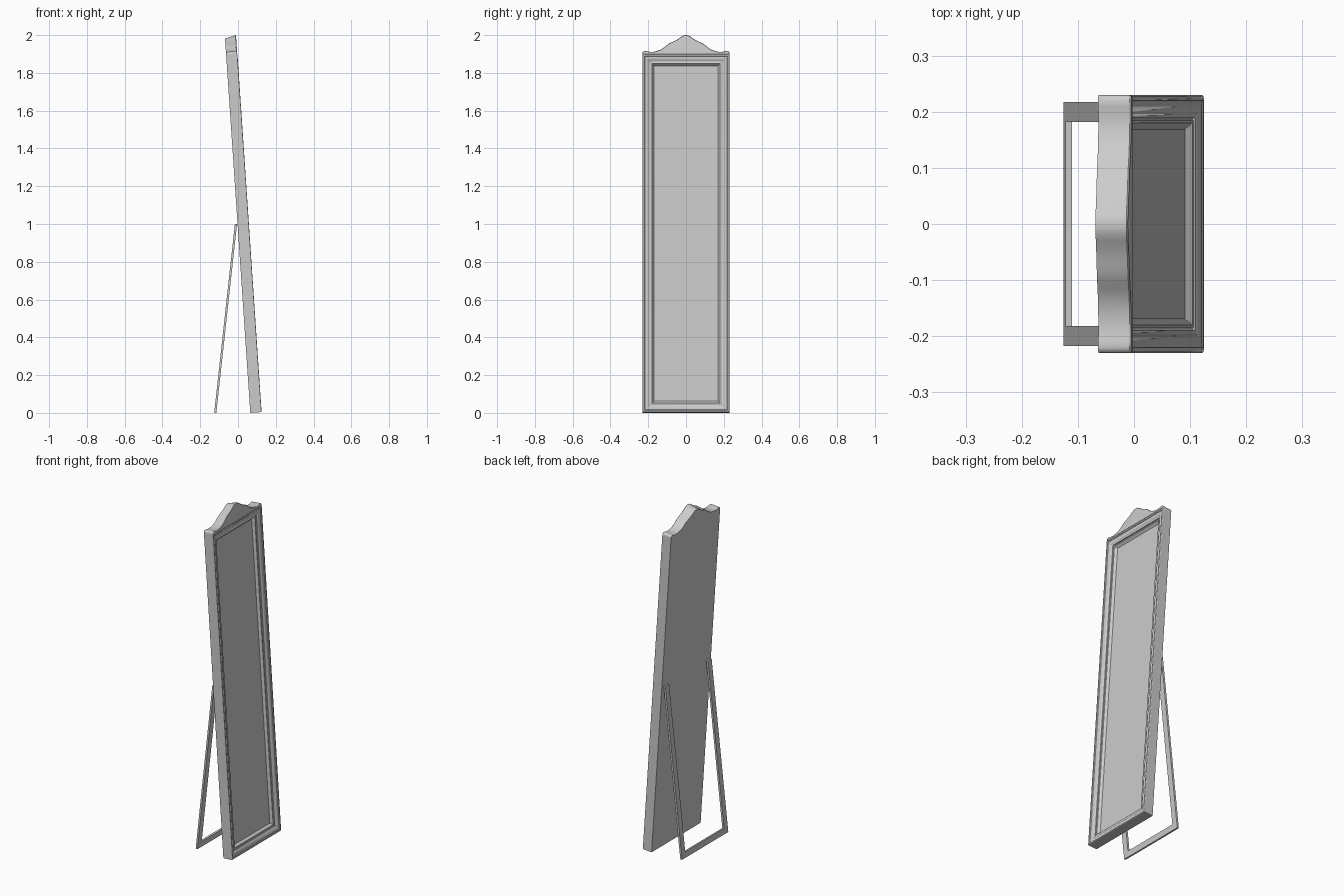
import bpy, bmesh, math
from mathutils import Matrix

if "Cube" in bpy.data.objects:
    bpy.data.objects.remove(bpy.data.objects["Cube"])

LEAN = Matrix.Translation((0.065, 0, 0)) @ Matrix.Rotation(-math.radians(3.86), 4, 'Y')
STAND = Matrix.Translation((-0.126, 0, 0.0013)) @ Matrix.Rotation(math.radians(6.25), 4, 'Y')
HALF_W, HEIGHT = 0.23, 1.9


def loft(name, rings, matrix, cap_end=True, smooth=None):
    """Skin a list of closed rings, capping the first and optionally the last."""
    bm = bmesh.new()
    loops = [[bm.verts.new(p) for p in ring] for ring in rings]
    n = len(loops[0])
    for a, b in zip(loops, loops[1:]):
        for i in range(n):
            j = (i + 1) % n
            bm.faces.new((a[i], a[j], b[j], b[i]))
    bm.faces.new(loops[0][::-1])
    if cap_end:
        bm.faces.new(loops[-1])
    bmesh.ops.recalc_face_normals(bm, faces=bm.faces)
    mesh = bpy.data.meshes.new(name)
    bm.to_mesh(mesh)
    bm.free()
    ob = bpy.data.objects.new(name, mesh)
    bpy.context.collection.objects.link(ob)
    ob.matrix_world = matrix
    if smooth:
        bpy.ops.object.select_all(action='DESELECT')
        ob.select_set(True)
        bpy.context.view_layer.objects.active = ob
        bpy.ops.object.shade_smooth_by_angle(angle=math.radians(smooth))
    return ob


def rect(inset, depth):
    y, lo, hi = HALF_W - inset, inset, HEIGHT - inset
    return [(depth, -y, lo), (depth, y, lo), (depth, y, hi), (depth, -y, hi)]


# Frame: moulding profile (inset, depth) swept around the rectangle, with a back board
profile = [(0, 0), (0, 0.056), (0.002, 0.059), (0.006, 0.060), (0.010, 0.059),
           (0.013, 0.056), (0.018, 0.0565), (0.026, 0.054), (0.033, 0.049),
           (0.037, 0.047), (0.041, 0.047), (0.042, 0.042), (0.046, 0.044),
           (0.050, 0.043), (0.062, 0.029)]
loft("frame", [rect(i, d) for i, d in profile], LEAN, cap_end=False, smooth=30)

# Mirror glass with a thin body
glass = 0.061
loft("mirror_glass", [rect(glass, 0.024), rect(glass, 0.030)], LEAN)

# Crown: half outline (y, height above the frame), mirrored
half = [(0.23, 0), (0.23, 0.009), (0.227, 0.014), (0.221, 0.017), (0.21, 0.016),
        (0.195, 0.0125), (0.175, 0.012), (0.155, 0.016), (0.135, 0.023),
        (0.118, 0.034), (0.103, 0.047), (0.09, 0.056), (0.075, 0.063),
        (0.058, 0.071), (0.042, 0.080), (0.03, 0.089), (0.018, 0.097),
        (0.008, 0.100)]
outline = half + [(0, 0.1005)] + [(-y, h) for y, h in reversed(half)]


def crown_ring(depth, width, scale, drop):
    return [(depth, y * width, HEIGHT + max(h * scale - drop, 0)) for y, h in outline]


loft("crown", [crown_ring(0, 1, 0.86, 0), crown_ring(0.05, 1, 0.98, 0),
               crown_ring(0.056, 0.998, 1, 0), crown_ring(0.0585, 0.992, 1, 0.002),
               crown_ring(0.059, 0.985, 1, 0.005)], LEAN, smooth=40)

# Rear stand: flat U-shaped bar
o, i, top, bar = 0.217, 0.182, 1.005, 0.034
u_shape = [(-o, 0), (o, 0), (o, top), (i, top), (i, bar), (-i, bar), (-i, top), (-o, top)]
loft("rear_stand", [[(d, y, z) for y, z in u_shape] for d in (0, 0.0115)], STAND)
